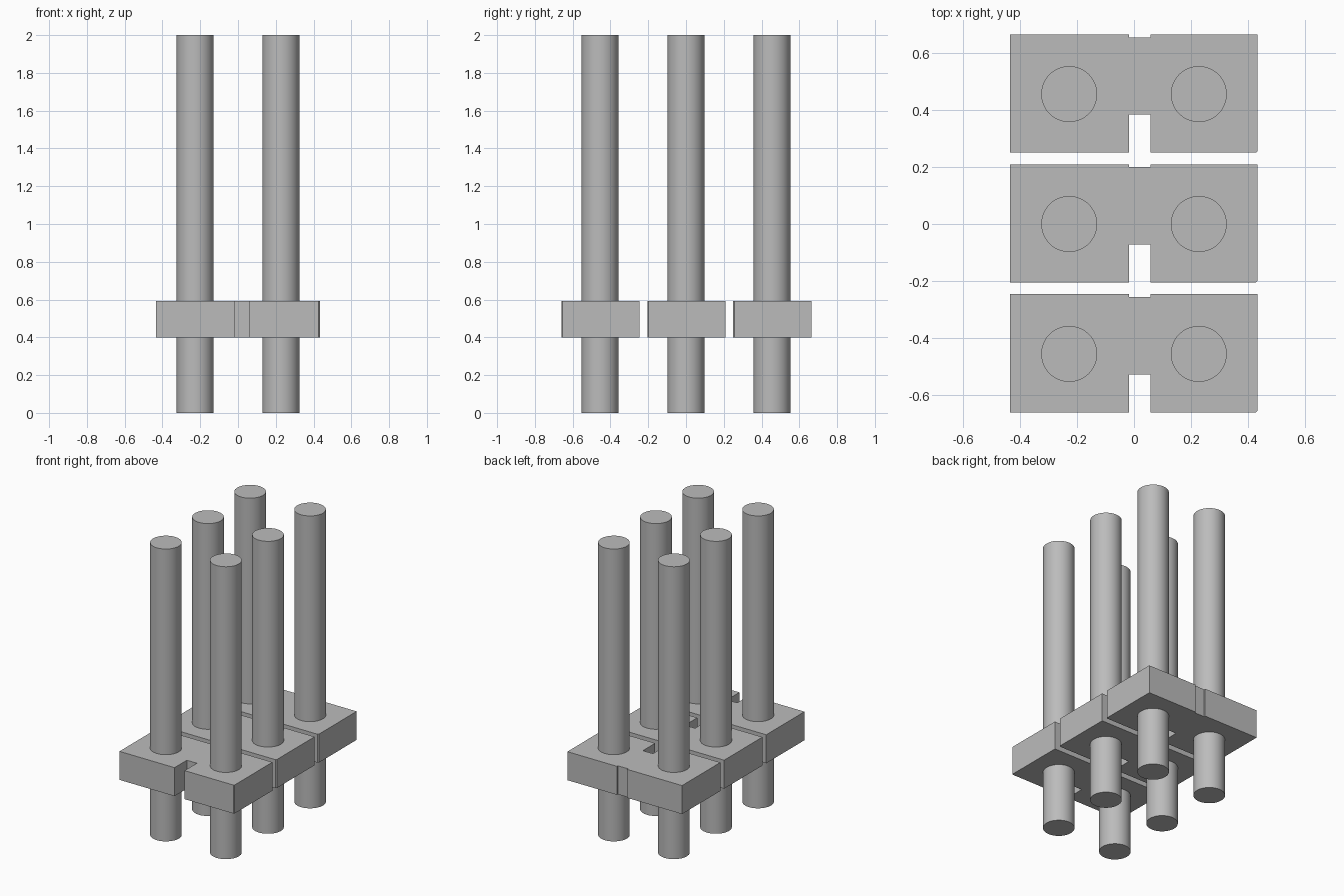
import bpy
import bmesh

cube = bpy.data.objects.get("Cube")
if cube:
    bpy.data.objects.remove(cube, do_unlink=True)

grey = bpy.data.materials.new("plain_grey")
grey.use_nodes = True
colour = (0.5, 0.5, 0.5, 1.0)
grey.diffuse_color = colour
grey.node_tree.nodes["Principled BSDF"].inputs["Base Color"].default_value = colour

PITCH = 0.455
PIN_X = 0.227
PIN_RADIUS = 0.098
BASE_Z, TOP_Z = 0.398, 0.593

# Block outline: deep front slot, shallow back slot, small front right corner cut
OUTLINE = [
    (-0.435, -0.205), (-0.018, -0.205), (-0.018, -0.072), (0.058, -0.072),
    (0.058, -0.205), (0.427, -0.205), (0.433, -0.199), (0.433, 0.209),
    (0.058, 0.209), (0.058, 0.199), (-0.018, 0.199), (-0.018, 0.209),
    (-0.435, 0.209),
]


def add_block(name, y):
    bm = bmesh.new()
    base = bm.faces.new([bm.verts.new((px, py + y, BASE_Z)) for px, py in OUTLINE])
    extruded = bmesh.ops.extrude_face_region(bm, geom=[base])
    top = [v for v in extruded["geom"] if isinstance(v, bmesh.types.BMVert)]
    bmesh.ops.translate(bm, verts=top, vec=(0, 0, TOP_Z - BASE_Z))
    bmesh.ops.recalc_face_normals(bm, faces=bm.faces)
    mesh = bpy.data.meshes.new(name)
    bm.to_mesh(mesh)
    bm.free()
    mesh.materials.append(grey)
    bpy.context.collection.objects.link(bpy.data.objects.new(name, mesh))


def add_pin(name, x, y):
    bpy.ops.mesh.primitive_cylinder_add(
        vertices=48, radius=PIN_RADIUS, depth=2.0, location=(x, y, 1.0))
    pin = bpy.context.object
    pin.name = name
    pin.data.materials.append(grey)
    bpy.ops.object.shade_smooth_by_angle()


# Three insulating blocks, each holding a pair of round pins
for row, label in enumerate(("front", "middle", "back")):
    y = (row - 1) * PITCH
    add_block(f"{label}_block", y)
    for side, x in (("right", -PIN_X), ("left", PIN_X)):
        add_pin(f"{label}_{side}_pin", x, y)
